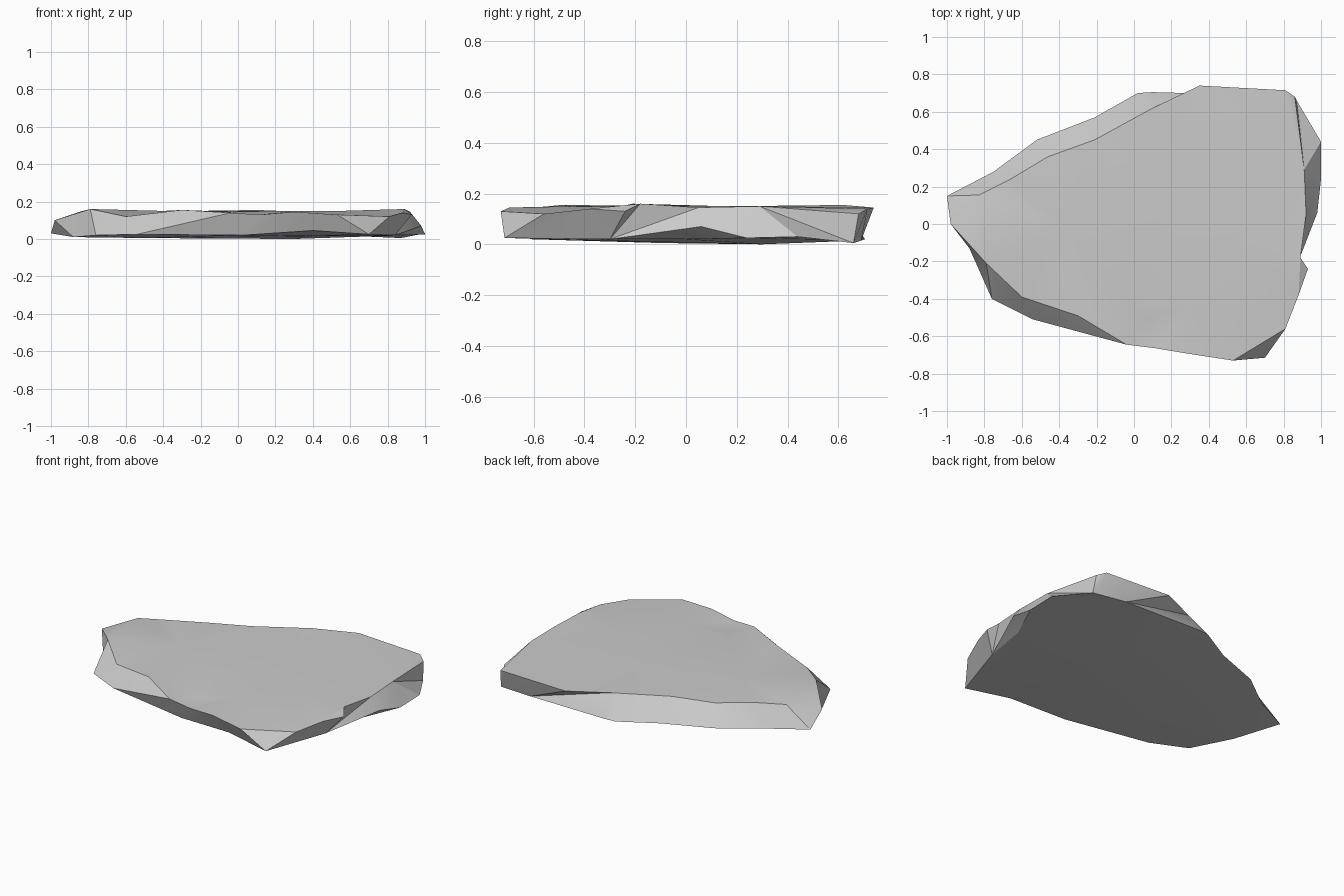
import bpy
import bmesh
import math
from mathutils import Vector
from mathutils.geometry import delaunay_2d_cdt

cube = bpy.data.objects.get("Cube")
if cube:
    bpy.data.objects.remove(cube, do_unlink=True)


def make_material(name, colour):
    material = bpy.data.materials.new(name)
    material.use_nodes = True
    material.diffuse_color = (*colour, 1)
    shader = next(n for n in material.node_tree.nodes if n.type == 'BSDF_PRINCIPLED')
    shader.inputs["Base Color"].default_value = (*colour, 1)
    return material


def add_points(bm, points):
    return [bm.verts.new(Vector(p)) for p in points]


def add_cap(bm, rim, inner, facing_up):
    """Triangulate the area inside a rim, passing through the inner points."""
    verts = rim + inner
    flat = [v.co.to_2d() for v in verts]
    count = len(rim)
    rim_edges = [(i, (i + 1) % count) for i in range(count)]
    result = delaunay_2d_cdt(flat, rim_edges, [], 1, 1e-5)
    triangles, originals = result[2], result[3]
    for triangle in triangles:
        corners = [verts[originals[i][0]] for i in triangle]
        face = bm.faces.new(corners)
        face.normal_update()
        if (face.normal.z > 0) != facing_up:
            face.normal_flip()


def unrolled_angles(rim):
    """Angle of each rim point round the centre, always increasing."""
    angles = []
    for v in rim + rim[:1]:
        angle = math.atan2(v.co.y, v.co.x)
        while angles and angle < angles[-1] - math.pi:
            angle += math.tau
        angles.append(angle)
    return angles


def add_wall(bm, lower, upper):
    """Join two rims of different point counts with broken triangular facets."""
    low_angles, high_angles = unrolled_angles(lower), unrolled_angles(upper)
    i = j = 0
    while i < len(lower) or j < len(upper):
        a, b = lower[i % len(lower)], upper[j % len(upper)]
        step_low = j == len(upper) or (
            i < len(lower) and low_angles[i + 1] <= high_angles[j + 1])
        if step_low:
            i += 1
            bm.faces.new((a, lower[i % len(lower)], b))
        else:
            j += 1
            bm.faces.new((a, upper[j % len(upper)], b))


# Upper rim of the slab, anticlockwise from the left tip
upper_rim = [
    (-.98, 0, .1), (-.79, -.21, .16), (-.6, -.39, .12), (-.3, -.49, .155),
    (-.04, -.645, .14), (.12, -.665, .13), (.3, -.695, .145), (.53, -.73, .13),
    (.81, -.56, .12), (.88, -.38, .14), (.93, -.24, .13), (.89, -.18, .16),
    (.92, .05, .145), (.91, .29, .15), (.86, .68, .12), (.81, .715, .14),
    (.35, .74, .145), (.1, .62, .155), (-.21, .45, .15), (-.46, .36, .14),
    (-.66, .24, .15), (-.83, .155, .15),
]
# Low spots and the small chipped step on the upper face
upper_inner = [
    (-.04, -.42, .145), (.3, -.43, .15), (.07, -.51, .125),
    (-.4, 0, .15), (.2, .2, .15), (.55, -.1, .15),
]
# Lower rim, anticlockwise from the left tip
lower_rim = [
    (-1, .15, .03), (-.88, -.13, .01), (-.76, -.4, .02), (-.54, -.51, .025),
    (.02, -.61, .02), (.4, -.66, .045), (.7, -.715, .025), (.84, -.3, .02),
    (.98, .06, .07), (1, .24, .025), (1, .44, .03), (.87, .66, .005),
    (.64, .69, .015), (.1, .705, .02), (.02, .7, .02), (-.21, .57, .02),
    (-.52, .45, .025), (-.75, .28, .02),
]
lower_inner = [(.89, 0, .02), (.4, -.35, .015), (-.5, -.1, .005), (.3, .3, 0)]

# Stone slab
bm = bmesh.new()
upper, lower = add_points(bm, upper_rim), add_points(bm, lower_rim)
add_cap(bm, upper, add_points(bm, upper_inner), True)
add_cap(bm, lower, add_points(bm, lower_inner), False)
add_wall(bm, lower, upper)
bmesh.ops.recalc_face_normals(bm, faces=bm.faces)

mesh = bpy.data.meshes.new("stone_slab")
bm.to_mesh(mesh)
bm.free()
mesh.materials.append(make_material("stone grey", (.6, .6, .6)))
slab = bpy.data.objects.new("stone_slab", mesh)
bpy.context.collection.objects.link(slab)

# Soft top and bottom with crisp broken edges
bpy.ops.object.select_all(action='DESELECT')
slab.select_set(True)
bpy.context.view_layer.objects.active = slab
bpy.ops.object.shade_smooth_by_angle(angle=math.radians(30))
